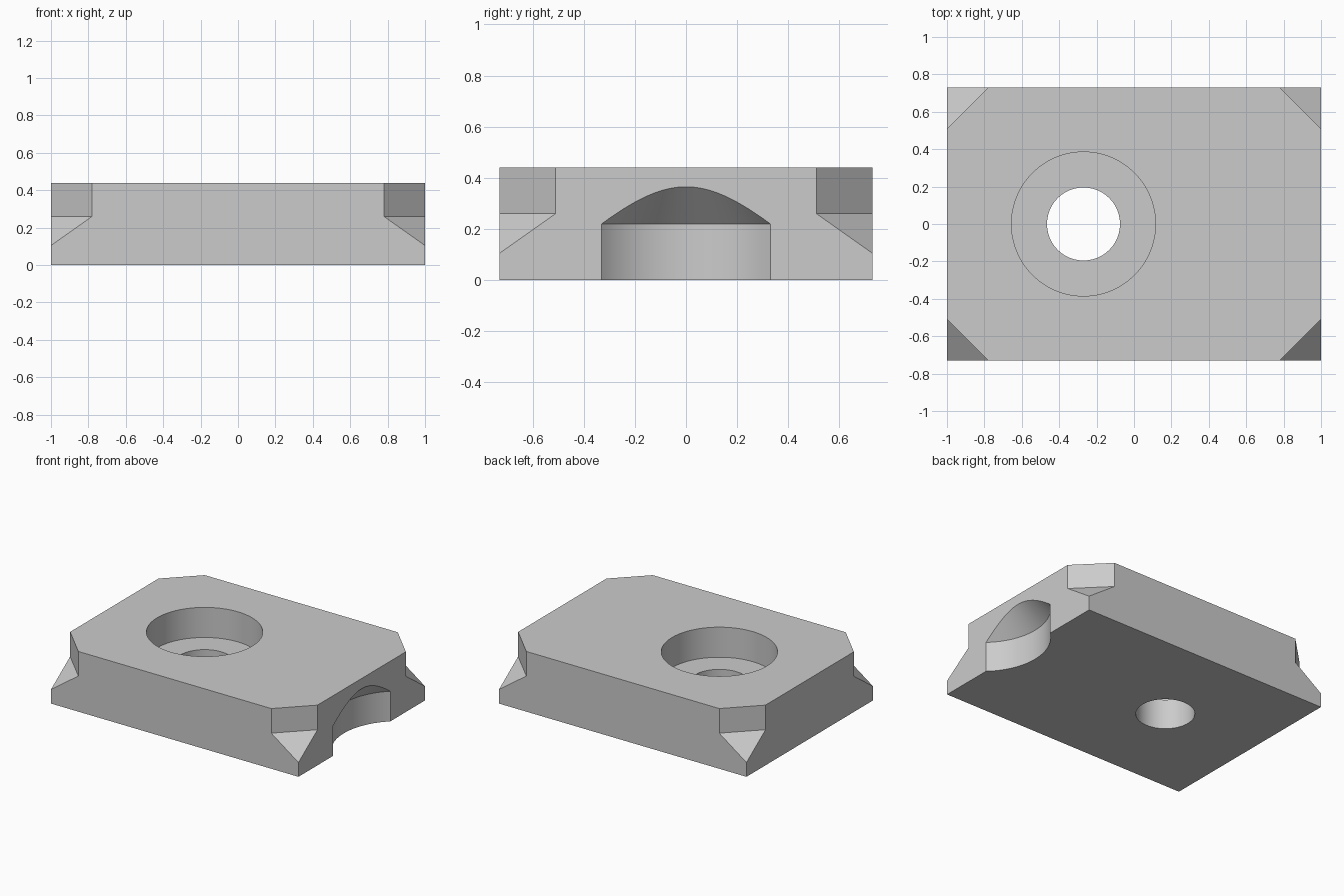
import bpy, bmesh, math
from mathutils import Vector

if "Cube" in bpy.data.objects:
    bpy.data.objects.remove(bpy.data.objects["Cube"])

W, D, H = 1.0, 0.73, 0.44      # half width, half depth, height
SEGMENTS = 128

grey = bpy.data.materials.new("light grey")
grey.diffuse_color = (0.6, 0.6, 0.6, 1)
grey.use_nodes = True
grey.node_tree.nodes["Principled BSDF"].inputs["Base Color"].default_value = grey.diffuse_color


def make_object(name, bm):
    bmesh.ops.recalc_face_normals(bm, faces=bm.faces[:])
    mesh = bpy.data.meshes.new(name)
    bm.to_mesh(mesh)
    bm.free()
    mesh.materials.append(grey)
    obj = bpy.data.objects.new(name, mesh)
    bpy.context.collection.objects.link(obj)
    return obj


def revolved(name, x, profile):
    """Closed solid turned about a vertical axis at (x, 0); profile is (radius, z)."""
    bm = bmesh.new()
    rings = []
    for r, z in profile:
        rings.append([bm.verts.new((x + r * math.cos(a), r * math.sin(a), z))
                      for a in (2 * math.pi * i / SEGMENTS for i in range(SEGMENTS))])
    for low, high in zip(rings, rings[1:]):
        for i in range(SEGMENTS):
            j = (i + 1) % SEGMENTS
            bm.faces.new((low[i], low[j], high[j], high[i]))
    bm.faces.new(rings[0])
    bm.faces.new(rings[-1])
    return make_object(name, bm)


def corner_cutter(sx, sy):
    """Diagonal cut with a 45 degree sloping foot."""
    out = Vector((sx, sy, 0)).normalized()
    side = Vector((-sy, sx, 0)).normalized()
    base = Vector((sx * (W - 0.11), sy * (D - 0.11), 0))
    bm = bmesh.new()
    ends = []
    for s in (-0.5, 0.5):
        ends.append([bm.verts.new(base + out * u + side * s + Vector((0, 0, z)))
                     for u, z in ((0, 0.6), (0, 0.26), (0.3, -0.04), (0.3, 0.6))])
    for i in range(4):
        j = (i + 1) % 4
        bm.faces.new((ends[0][i], ends[0][j], ends[1][j], ends[1][i]))
    for end in ends:
        bm.faces.new(end)
    return make_object("corner_cutter", bm)


# Main block
bm = bmesh.new()
bmesh.ops.create_cube(bm, size=1)
for v in bm.verts:
    v.co = (v.co.x * 2 * W, v.co.y * 2 * D, (v.co.z + 0.5) * H)
block = make_object("block", bm)

# Stepped bolt hole, cone-topped notch in the right side, four corner cuts
cutters = [
    revolved("bolt_hole_cutter", -0.27,
             [(0.195, -0.1), (0.195, 0.22), (0.385, 0.22), (0.385, 0.6)]),
    revolved("side_notch_cutter", 1.303, [(0.448, -0.1), (0.448, 0.22), (0.01, 0.658)]),
]
cutters += [corner_cutter(sx, sy) for sx in (-1, 1) for sy in (-1, 1)]

bpy.context.view_layer.objects.active = block
block.select_set(True)
for cutter in cutters:
    mod = block.modifiers.new("cut", 'BOOLEAN')
    mod.operation = 'DIFFERENCE'
    mod.solver = 'EXACT'
    mod.object = cutter
    bpy.ops.object.modifier_apply(modifier=mod.name)
    bpy.data.objects.remove(cutter)

bpy.ops.object.shade_smooth_by_angle(angle=math.radians(30))
